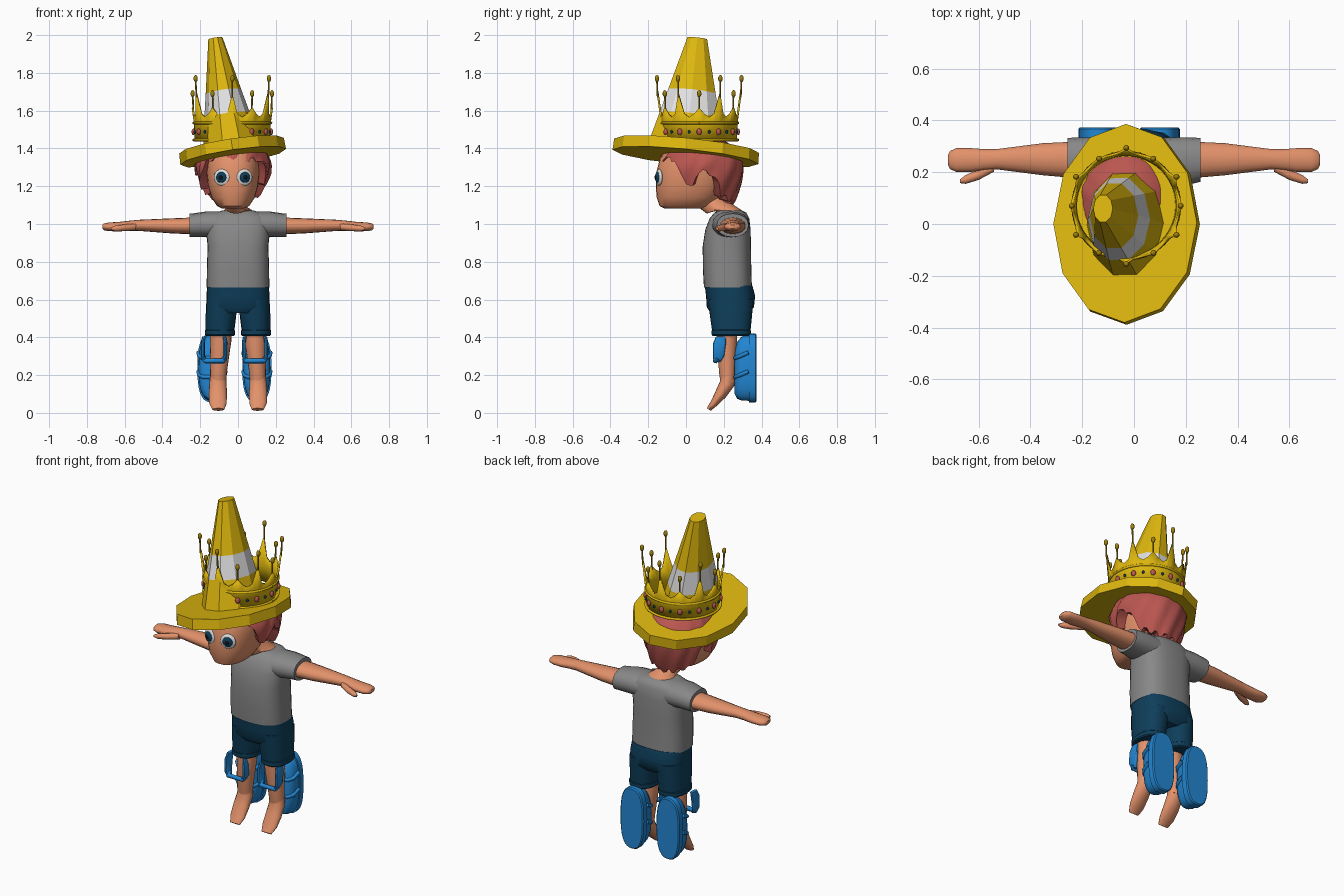
import bpy, bmesh, math
from mathutils import Vector, Matrix

if "Cube" in bpy.data.objects:
    bpy.data.objects.remove(bpy.data.objects["Cube"])


def mat(name, r, g, b):
    m = bpy.data.materials.new(name)
    lin = [((c / 255 + 0.055) / 1.055) ** 2.4 if c > 10 else c / 255 / 12.92 for c in (r, g, b)]
    m.diffuse_color = (*lin, 1)
    m.use_nodes = True
    m.node_tree.nodes["Principled BSDF"].inputs["Base Color"].default_value = m.diffuse_color
    return m


YELLOW = mat("yellow", 222, 183, 14)
GOLD = mat("dark gold", 160, 128, 12)
WHITE = mat("white", 225, 225, 225)
SKIN = mat("skin", 226, 145, 106)
HAIR = mat("red hair", 186, 86, 80)
GREY = mat("grey cloth", 136, 136, 136)
NAVY = mat("navy", 14, 62, 90)
BLUE = mat("bright blue", 34, 134, 210)
BLACK = mat("black", 15, 18, 22)


def finish(name, bm, mats, smooth=40):
    bmesh.ops.recalc_face_normals(bm, faces=bm.faces)
    me = bpy.data.meshes.new(name)
    bm.to_mesh(me)
    bm.free()
    for m in mats:
        me.materials.append(m)
    if smooth:
        for p in me.polygons:
            p.use_smooth = True
        me.set_sharp_from_angle(angle=math.radians(smooth))
    ob = bpy.data.objects.new(name, me)
    bpy.context.collection.objects.link(ob)
    return ob


def loft(name, rings, mats, n=20, e=2.0, smooth=40, rule=None):
    """Skin superellipse rings (centre, u axis, v axis); rule picks the material per band."""
    bm = bmesh.new()
    rows = []
    for c, u, v in rings:
        row = []
        for i in range(n):
            a = 2 * math.pi * i / n
            p, q = [math.copysign(abs(t) ** (2 / e), t) for t in (math.cos(a), math.sin(a))]
            row.append(bm.verts.new(Vector(c) + p * Vector(u) + q * Vector(v)))
        rows.append(row)
    for k in range(len(rows) - 1):
        for i in range(n):
            j = (i + 1) % n
            f = bm.faces.new((rows[k][i], rows[k][j], rows[k + 1][j], rows[k + 1][i]))
            f.material_index = rule(k) if rule else 0
    bm.faces.new(rows[0])
    bm.faces.new(rows[-1])
    return finish(name, bm, mats, smooth)


def zrings(rows):  # rows of x, y, z, rx, ry
    return [((x, y, z), (rx, 0, 0), (0, ry, 0)) for x, y, z, rx, ry in rows]


def xrings(rows, s):  # rows of x, y, z, ry, rz
    return [((s * x, y, z), (0, ry, 0), (0, 0, rz)) for x, y, z, ry, rz in rows]


def yrings(rows):  # rows of x, y, z, rx, rz
    return [((x, y, z), (rx, 0, 0), (0, 0, rz)) for x, y, z, rx, rz in rows]


def blob(name, loc, size, m, rot=0.0, seg=16):
    bm = bmesh.new()
    bmesh.ops.create_uvsphere(bm, u_segments=seg, v_segments=seg // 2, radius=1)
    bm.transform(Matrix.Translation(loc) @ Matrix.Rotation(rot, 4, 'Z') @ Matrix.Diagonal((*size, 1)))
    return finish(name, bm, [m], 60)


def tube(name, pts, r, m):
    cu = bpy.data.curves.new(name, 'CURVE')
    cu.dimensions = '3D'
    cu.bevel_depth, cu.bevel_resolution, cu.use_fill_caps = r, 2, True
    sp = cu.splines.new('POLY')
    sp.points.add(len(pts) - 1)
    for p, q in zip(sp.points, pts):
        p.co = (*q, 1)
    cu.materials.append(m)
    ob = bpy.data.objects.new(name, cu)
    bpy.context.collection.objects.link(ob)
    return ob


# Cone hat, tilted as one piece
tilt = Matrix.Translation((-0.03, 0, 1.385)) @ Vector((0, 0, 1)).rotation_difference(
    Vector((-0.15, 0.1, 1))).to_matrix().to_4x4()
brim = loft("hat_brim", zrings([(0, 0, -0.03, .283, .388), (0, 0, 0.03, .28, .385)]), [YELLOW], 12, smooth=0)
cone = loft("hat_cone", zrings([(0, 0, 0.0, .155, .218), (0, 0, .19, .122, .167), (0, 0, .32, .095, .132),
                                (0, 0, .607, .038, .055)]), [YELLOW, WHITE], 10, smooth=0,
            rule=lambda k: int(k == 1))
for ob in (brim, cone):
    ob.data.transform(tilt)

# Crown: flared band with alternating tall and short spikes
CX, CY = -0.03, 0.07


def around(deg, r, z):
    a = math.radians(deg)
    return (CX + r * math.cos(a), CY + r * math.sin(a), z)


bm = bmesh.new()
cols = []
for i in range(48):
    tip = 1.69 if i % 8 == 4 else 1.615
    top = [tip, 1.565 + .35 * (tip - 1.565), 1.565][min(i % 4, 4 - i % 4)]
    prof = [(.2, 1.44), (.203, 1.53), (.205 + .12 * (top - 1.53), top)]
    cols.append([bm.verts.new(around(i * 7.5, r, z)) for r, z in prof])
for i in range(48):
    a, b = cols[i], cols[(i + 1) % 48]
    for k in range(2):
        bm.faces.new((a[k], b[k], b[k + 1], a[k + 1]))
crown = finish("crown", bm, [YELLOW])
sol = crown.modifiers.new("thickness", 'SOLIDIFY')
sol.thickness = 0.01
for nm, z in (("crown_lower_rim", 1.445), ("crown_upper_rim", 1.535)):
    tube(nm, [around(i * 10, .205, z) for i in range(37)], .007, YELLOW)
for i in range(12):
    tall = i % 2
    z = 1.77 if tall else 1.69
    r = .224 if tall else .21
    tube("crown_pin", [around(i * 30, r - .004, z - .1), around(i * 30, r, z)], .0045, GOLD)
    blob("crown_bead", around(i * 30, r, z), (.012, .012, .019), GOLD, seg=10)
    a = math.radians(i * 30)
    blob("red_gem", around(i * 30, .206, 1.488), (.01, .014, .018), HAIR, a, 10)
    blob("blue_gem", around(i * 30 + 15, .206, 1.488), (.007, .008, .009), NAVY, a, 8)

# Head and neck
loft("head", zrings([(-.026, -.01, 1.083, .06, .105), (-.026, -.005, 1.095, .085, .135),
                     (-.026, .01, 1.14, .115, .165), (-.026, .025, 1.2, .132, .185),
                     (-.026, .035, 1.27, .14, .193), (-.026, .045, 1.34, .138, .185),
                     (-.026, .05, 1.42, .11, .14)]), [SKIN], 28, 2.3)
loft("neck", [((0, .25, 1.03), (.1, 0, 0), (0, .07, 0)), ((0, .225, 1.073), (.075, 0, 0), (0, .07, .0)),
              ((-.01, .17, 1.085), (.05, 0, 0), (0, .06, .03)), ((-.02, .1, 1.13), (.045, 0, 0), (0, .05, .03))],
     [SKIN], 16)

# Eyes: stacked thin discs turned with the face
for s in (-1, 1):
    x, rot = -.026 + s * .06, s * .3
    out = Vector((math.sin(rot), -math.cos(rot), 0))
    base = Vector((x, -.142, 1.247))
    for nm, r, d, m in (("eye_white", .044, .0, WHITE), ("eye_iris", .029, .008, NAVY), ("eye_pupil", .015, .012, BLACK)):
        blob(nm, base + out * d, (r, .013, r), m, rot, 20)

# Hair: ridged cap whose lower edge follows the hairline
LINE = [(0, 1.34), (45, 1.34), (60, 1.27), (68, 1.19), (76, 1.19), (82, 1.28), (105, 1.26), (122, 1.15), (150, 1.12),
        (180, 1.11)]


def hairline(p):
    for (a, za), (b, zb) in zip(LINE, LINE[1:]):
        if p <= b:
            return za + (zb - za) * (p - a) / (b - a)
    return LINE[-1][1]


bm = bmesh.new()
rows, N, M = [], 72, 12
for k in range(M + 2):
    row = []
    for i in range(N):
        a = 2 * math.pi * i / N
        phi = math.degrees(math.acos(max(-1, min(1, -math.sin(a)))))
        low = hairline(phi) + (.014 if i % 4 < 2 else -.008)
        t = min(k / M, 1)
        z = 1.46 + (low - 1.46) * t ** 1.3 - .001
        w = max(0.03, 1 - ((z - 1.3) / .165) ** 2) ** .5 if z > 1.3 else 1 - 3.5 * (1.3 - z) ** 1.6
        w *= 1 + .035 * math.sin(12 * a + 9 * t) * t
        if k > M:
            w, z = w * .62, z + .015
        ry = .215 if math.sin(a) > 0 else .232
        row.append(bm.verts.new((-.026 + .2 * w * math.cos(a), .09 + ry * w * math.sin(a), z)))
    rows.append(row)
for k in range(M + 1):
    for i in range(N):
        j = (i + 1) % N
        bm.faces.new((rows[k][i], rows[k][j], rows[k + 1][j], rows[k + 1][i]))
bm.faces.new(rows[0])
finish("hair", bm, [HAIR], 35)

# Shirt and shorts
loft("shirt_body", zrings([(0, .222, .665, .166, .127), (0, .218, .75, .165, .128), (0, .216, .88, .161, .128),
                           (0, .222, .97, .168, .12), (0, .23, 1.03, .165, .105), (0, .235, 1.06, .12, .085),
                           (0, .235, 1.072, .08, .06)]), [GREY], 32, 2.7)
loft("shorts_waist", zrings([(0, .23, .53, .12, .1), (0, .235, .56, .166, .125), (0, .236, .62, .167, .13),
                             (0, .225, .675, .163, .126)]), [NAVY], 32, 2.7)

for s in (-1, 1):
    side = "left" if s < 0 else "right"
    # Sleeve, arm and hand
    loft(side + "_sleeve", xrings([(.08, .232, .995, .1, .072), (.17, .238, .998, .097, .068),
                                   (.24, .246, .994, .087, .062), (.257, .247, .993, .084, .062)], s), [GREY], 16, 2.2)
    loft(side + "_arm", xrings([(.2, .247, .99, .072, .046), (.35, .25, .99, .062, .04), (.53, .25, .993, .039, .029),
                                (.58, .248, .99, .041, .027), (.63, .247, .986, .046, .025),
                                (.685, .247, .985, .046, .023), (.71, .247, .985, .035, .018),
                                (.718, .247, .985, .02, .01)], s), [SKIN], 16)
    loft(side + "_thumb", xrings([(.54, .222, .985, .02, .018), (.6, .19, .98, .02, .018), (.65, .172, .976, .017, .015),
                                  (.672, .165, .975, .007, .007)], s), [SKIN], 12)
    # Shorts leg with turned cuff
    loft(side + "_shorts_leg", zrings([(s * .087, .237, .6, .08, .12), (s * .09, .238, .52, .081, .112),
                                       (s * .096, .24, .42, .075, .1)]), [NAVY], 20, 2.3)
    loft(side + "_shorts_cuff", zrings([(s * .096, .24, .408, .074, .098), (s * .096, .24, .414, .08, .104),
                                        (s * .096, .24, .436, .08, .104), (s * .096, .24, .442, .074, .098)]),
         [NAVY], 20, 2.3)
    # Leg and hanging foot
    loft(side + "_leg", zrings([(s * .09, .217, .46, .058, .055), (s * .092, .217, .38, .057, .055),
                                (s * .097, .217, .3, .05, .05), (s * .104, .218, .2, .043, .042),
                                (s * .105, .222, .16, .043, .04)]), [SKIN], 18)
    loft(side + "_foot", [((s * .105, .222, .2), (.042, 0, 0), (0, .041, 0)),
                          ((s * .106, .218, .155), (.046, 0, 0), (0, .038, -.012)),
                          ((s * .107, .184, .1), (.048, 0, 0), (0, .026, -.018)),
                          ((s * .106, .148, .05), (.046, 0, 0), (0, .016, -.012)),
                          ((s * .104, .12, .018), (.032, 0, 0), (0, .01, -.007))], [SKIN], 16)
    # Shoe behind the leg: sole, upper and two bands
    x = -.019 + s * .119
    loft(side + "_shoe_sole", yrings([(x, .334, .238, .077, .182), (x, .367, .238, .077, .182),
                                      (x, .373, .238, .071, .176)]), [BLUE], 36, 2.7)
    loft(side + "_shoe_upper", yrings([(x, .338, .238, .071, .174), (x, .295, .235, .07, .17), (x, .27, .225, .06, .15),
                                       (x, .258, .21, .04, .11)]), [BLUE], 28, 2.6)
    for z in (.2, .3):
        tube(side + "_shoe_band", [(x - .072, .33, z + .02), (x - .068, .285, z), (x - .045, .262, z - .01),
                                   (x + .045, .262, z - .01), (x + .068, .285, z), (x + .072, .33, z + .02)],
             .011, BLUE)
    # Shin strap: two side plates joined by a front bar
    x = -.018 + s * .108
    for q in (-1, 1):
        loft(side + "_strap_plate", zrings([(x + q * .045, .165, .27, .01, .018), (x + q * .06, .172, .3, .01, .03),
                                            (x + q * .06, .178, .37, .01, .034), (x + q * .054, .185, .405, .01, .026)]),
             [BLUE], 12, 3)
    tube(side + "_strap_bar", [(x - .056, .17, .29), (x - .045, .155, .275), (x + .045, .155, .275),
                               (x + .056, .17, .29)], .014, BLUE)
